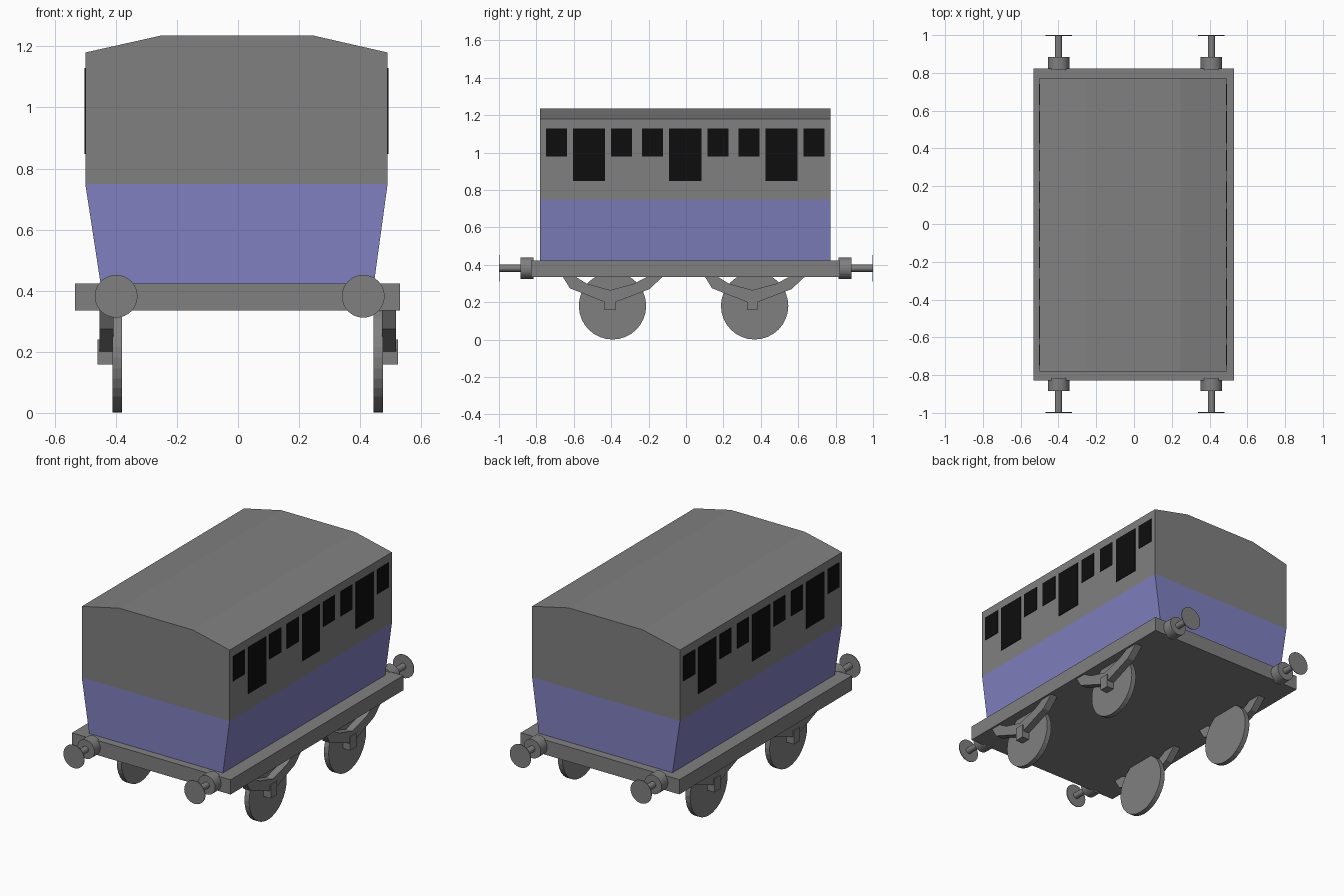
import bpy
import bmesh
import math
from mathutils import Matrix, Vector

if "Cube" in bpy.data.objects:
    bpy.data.objects.remove(bpy.data.objects["Cube"], do_unlink=True)


def material(name, color):
    mat = bpy.data.materials.new(name)
    mat.use_nodes = True
    mat.diffuse_color = color
    mat.node_tree.nodes["Principled BSDF"].inputs["Base Color"].default_value = color
    return mat


GREY = material("grey", (0.216, 0.216, 0.216, 1))
BLUE = material("dusty blue", (0.216, 0.216, 0.527, 1))
BLACK = material("window black", (0.004, 0.004, 0.004, 1))


def finish(name, bm, *mats):
    bmesh.ops.recalc_face_normals(bm, faces=bm.faces)
    mesh = bpy.data.meshes.new(name)
    bm.to_mesh(mesh)
    bm.free()
    for mat in mats:
        mesh.materials.append(mat)
    obj = bpy.data.objects.new(name, mesh)
    bpy.context.scene.collection.objects.link(obj)
    return obj


def prism(profile, axis, lo, hi):
    """Extrude a 2D outline along x (outline is y, z) or y (outline is x, z)."""
    bm = bmesh.new()
    place = (lambda a, b: (lo, a, b)) if axis == "x" else (lambda a, b: (a, lo, b))
    face = bm.faces.new([bm.verts.new(place(a, b)) for a, b in profile])
    moved = bmesh.ops.extrude_face_region(bm, geom=[face], use_keep_orig=True)["geom"]
    shift = Vector((hi - lo, 0, 0)) if axis == "x" else Vector((0, hi - lo, 0))
    bmesh.ops.translate(bm, vec=shift,
                        verts=[g for g in moved if isinstance(g, bmesh.types.BMVert)])
    return bm


def box(name, x, y, z, mat):
    outline = [(y[0], z[0]), (y[1], z[0]), (y[1], z[1]), (y[0], z[1])]
    return finish(name, prism(outline, "x", *x), mat)


def cylinder(name, axis, center, radius, depth, sides=32):
    bm = bmesh.new()
    turn = Matrix.Rotation(math.pi / 2, 4, "Y" if axis == "x" else "X")
    bmesh.ops.create_cone(bm, cap_ends=True, segments=sides, radius1=radius,
                          radius2=radius, depth=depth,
                          matrix=Matrix.Translation(center) @ turn)
    return finish(name, bm, GREY)


# Coach body: one shell, blue below the waist line
WAIST = 0.75
shell = prism([(-0.45, 0.423), (0.445, 0.423), (0.49, WAIST), (0.49, 1.18),
               (0.245, 1.236), (-0.25, 1.236), (-0.5, 1.18), (-0.5, WAIST)],
              "y", -0.78, 0.772)
bmesh.ops.bisect_plane(shell, geom=shell.verts[:] + shell.edges[:] + shell.faces[:],
                       plane_co=(0, 0, WAIST), plane_no=(0, 0, 1))
for f in shell.faces:
    f.material_index = int(f.calc_center_median().z < WAIST)
finish("coach_body", shell, GREY, BLUE)

# Underframe
box("underframe", (-0.533, 0.53), (-0.828, 0.824), (0.335, 0.424), GREY)

# Windows: a tall door window between two small ones, three times per side
for side, wall in (("right", -0.5), ("left", 0.49)):
    x = (wall - 0.003, wall + 0.003)
    for i in range(3):
        mid = -0.004 + (i - 1) * 0.515
        box(f"{side}_door_window_{i}", x, (mid - 0.086, mid + 0.086), (0.848, 1.13), BLACK)
        for offset in (-0.174, 0.174):
            y = (mid + offset - 0.056, mid + offset + 0.056)
            box(f"{side}_small_window_{i}", x, y, (0.98, 1.13), BLACK)

# Wheels with leaf springs and axle boxes
SPRING = [(-0.255, 0.34), (-0.215, 0.275), (0, 0.19), (0.21, 0.27), (0.285, 0.34),
          (0.205, 0.34), (0.13, 0.3), (0, 0.265), (-0.125, 0.3), (-0.19, 0.34)]
for side, wheel_x, spring_x, box_x in (
        ("right", -0.395, (-0.453, -0.408), (-0.46, -0.408)),
        ("left", 0.46, (0.472, 0.518), (0.474, 0.524))):
    for end, y in (("front", -0.406), ("back", 0.354)):
        cylinder(f"{end}_{side}_wheel", "x", (wheel_x, y + 0.013, 0.181), 0.18, 0.031)
        finish(f"{end}_{side}_spring",
               prism([(y + a, b) for a, b in SPRING], "x", *spring_x), GREY)
        box(f"{end}_{side}_axle_box", box_x, (y - 0.029, y + 0.029), (0.159, 0.241), GREY)

# Buffers: collar, rod and thin round plate
for end, sign in (("front", -1), ("back", 1)):
    for side, x in (("right", -0.399), ("left", 0.41)):
        name = f"{end}_{side}_buffer"
        cylinder(name + "_collar", "y", (x, sign * 0.85, 0.382), 0.057, 0.07)
        cylinder(name + "_rod", "y", (x, sign * 0.94, 0.382), 0.019, 0.115)
        cylinder(name + "_plate", "y", (x, sign * 0.998, 0.382), 0.07, 0.004)
